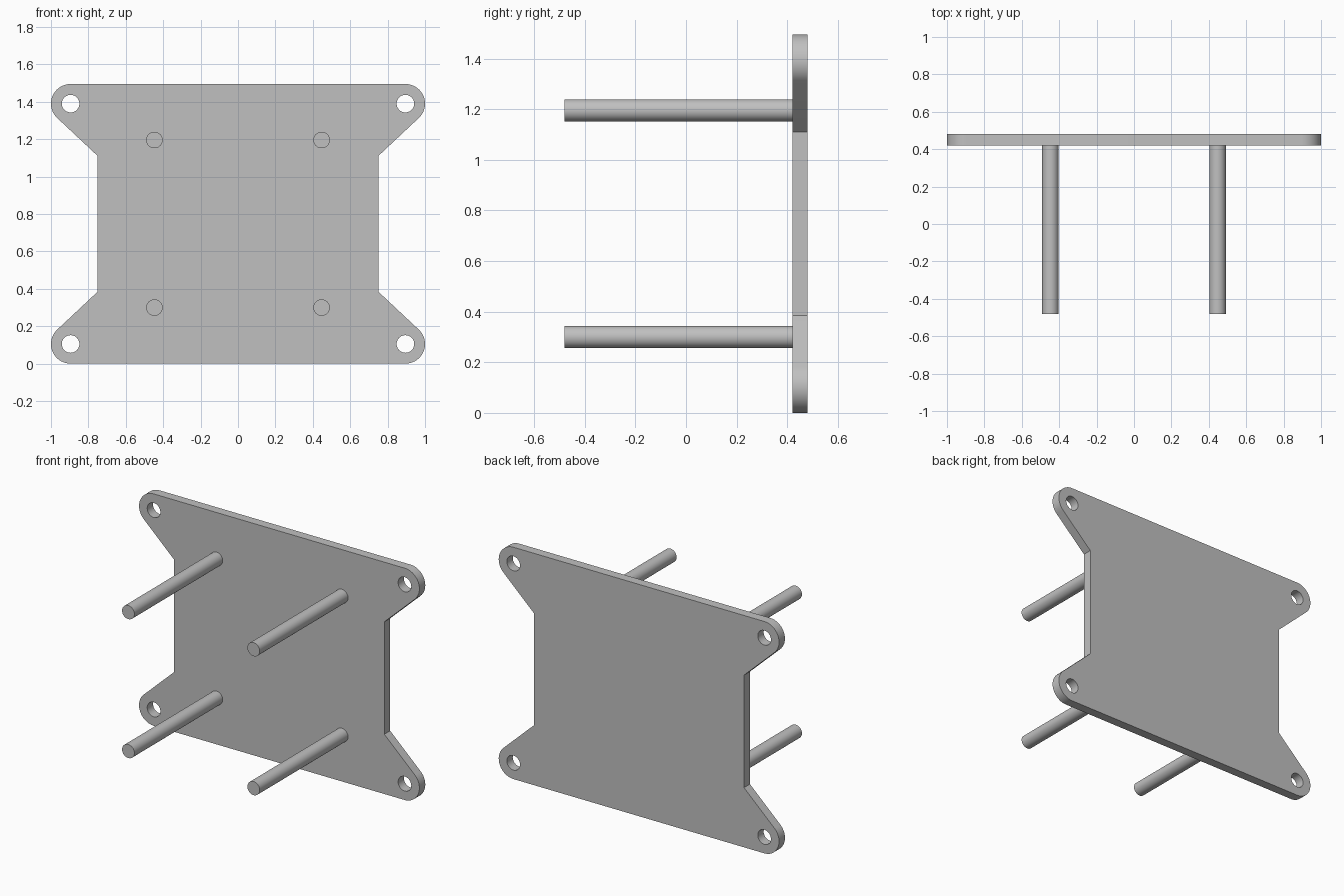
import bpy, bmesh
from math import radians, sin, cos, pi
from mathutils import Matrix, Vector

cube = bpy.data.objects.get("Cube")
if cube:
    bpy.data.objects.remove(cube, do_unlink=True)

HEIGHT = 1.495
MID = HEIGHT / 2
BACK, PLATE_FRONT, PEG_TIP = 0.48, 0.42, -0.48
EAR_X, EAR_Z, EAR_R, HOLE_R = 0.895, 0.105, 0.105, 0.047
WAIST = (0.75, 0.385)
PEG_X, PEG_DZ, PEG_R = 0.447, 0.448, 0.044

grey = bpy.data.materials.new("plain_grey")
grey.use_nodes = True
colour = (0.53, 0.53, 0.53, 1)
grey.diffuse_color = colour
grey.node_tree.nodes["Principled BSDF"].inputs["Base Color"].default_value = colour


def finish(bm, name):
    bmesh.ops.recalc_face_normals(bm, faces=bm.faces)
    mesh = bpy.data.meshes.new(name)
    bm.to_mesh(mesh)
    bm.free()
    mesh.materials.append(grey)
    obj = bpy.data.objects.new(name, mesh)
    bpy.context.collection.objects.link(obj)
    bpy.ops.object.select_all(action='DESELECT')
    obj.select_set(True)
    bpy.context.view_layer.objects.active = obj
    bpy.ops.object.shade_smooth_by_angle(angle=radians(30))
    return obj


def arc(cx, cz, r, start, end, steps):
    angles = [start + (end - start) * i / steps for i in range(steps + 1)]
    return [(cx + r * cos(a), cz + r * sin(a)) for a in angles]


def add_loop(bm, points):
    verts = [bm.verts.new((x, PLATE_FRONT, z)) for x, z in points]
    return [bm.edges.new((v, verts[i - 1])) for i, v in enumerate(verts)]


# Plate outline: one rounded ear and waist corner, mirrored to the other three
ear = arc(EAR_X, EAR_Z, EAR_R, radians(-90), radians(46.9), 24) + [WAIST]
right_half = ear + [(x, HEIGHT - z) for x, z in reversed(ear)]
outline = right_half + [(-x, z) for x, z in reversed(right_half)]

bm = bmesh.new()
edges = add_loop(bm, outline)
for x in (-EAR_X, EAR_X):
    for z in (EAR_Z, HEIGHT - EAR_Z):
        edges += add_loop(bm, arc(x, z, HOLE_R, 0, 2 * pi, 40)[:-1])
bmesh.ops.triangle_fill(bm, edges=edges, use_beauty=True, normal=Vector((0, -1, 0)))

# Thickness of the plate
result = bmesh.ops.extrude_face_region(bm, geom=bm.faces[:], use_keep_orig=True)
moved = [g for g in result["geom"] if isinstance(g, bmesh.types.BMVert)]
bmesh.ops.translate(bm, verts=moved, vec=(0, BACK - PLATE_FRONT, 0))
finish(bm, "mounting_plate")

# Four standoff pegs on the front face
for side, sx in (("left", 1), ("right", -1)):
    for level, sz in (("upper", 1), ("lower", -1)):
        bm = bmesh.new()
        place = (Matrix.Translation((sx * PEG_X, (PEG_TIP + PLATE_FRONT) / 2, MID + sz * PEG_DZ))
                 @ Matrix.Rotation(pi / 2, 4, 'X'))
        bmesh.ops.create_cone(bm, cap_ends=True, segments=40, radius1=PEG_R, radius2=PEG_R,
                              depth=PLATE_FRONT - PEG_TIP, matrix=place)
        finish(bm, f"{level}_{side}_peg")
